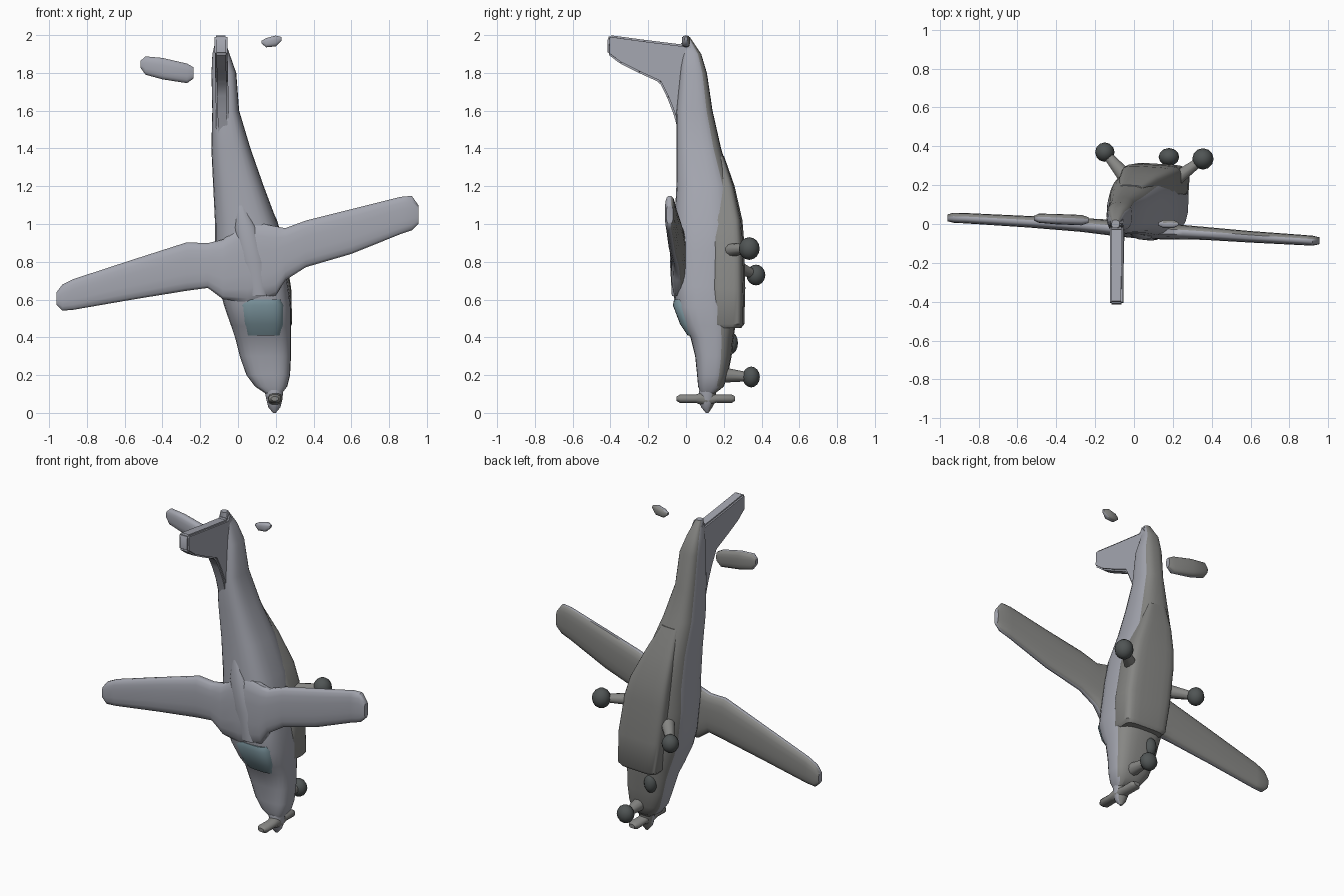
import bpy, bmesh, math
from mathutils import Vector

def mat(name, c):
    m = bpy.data.materials.new(name)
    m.diffuse_color = (*c, 1)
    return m

TOP = mat("upper_grey", (0.37, 0.38, 0.43))
LOW = mat("lower_grey", (0.24, 0.24, 0.23))
TEAL = mat("glass_teal", (0.20, 0.30, 0.34))
DARK = mat("tyre_dark", (0.08, 0.09, 0.09))

def finish(name, bm, mats, angle=40):
    bmesh.ops.recalc_face_normals(bm, faces=bm.faces[:])
    if len(mats) > 1:                       # darker paint on the underside (+y)
        for f in bm.faces:
            f.normal_update()
            f.material_index = 1 if f.normal.y > 0.35 else 0
    me = bpy.data.meshes.new(name)
    bm.to_mesh(me)
    bm.free()
    for m in mats:
        me.materials.append(m)
    ob = bpy.data.objects.new(name, me)
    bpy.context.collection.objects.link(ob)
    bpy.ops.object.select_all(action='DESELECT')
    bpy.context.view_layer.objects.active = ob
    ob.select_set(True)
    bpy.ops.object.shade_smooth_by_angle(angle=math.radians(angle))
    return ob

def ring(c, u, v, e, n):
    """Superellipse ring about c with half axes u, v."""
    c, u, v = Vector(c), Vector(u), Vector(v)
    out = []
    for i in range(n):
        a = 2 * math.pi * (i + 0.5) / n
        s, t = math.cos(a), math.sin(a)
        out.append(c + u * math.copysign(abs(s) ** (2 / e), s)
                     + v * math.copysign(abs(t) ** (2 / e), t))
    return out

def loft(name, rings, mats, angle=40):
    bm = bmesh.new()
    loops = [[bm.verts.new(p) for p in r] for r in rings]
    n = len(loops[0])
    for a, b in zip(loops, loops[1:]):
        for i in range(n):
            bm.faces.new((a[i], a[(i + 1) % n], b[(i + 1) % n], b[i]))
    bm.faces.new(loops[0])
    bm.faces.new(loops[-1])
    return finish(name, bm, mats, angle)

def along_z(name, st, mats, e=3, n=24, roll=0.06):
    """Loft from stations (z, x0, x1, y0, y1)."""
    rs = []
    for z, x0, x1, y0, y1 in st:
        hx, hy = (x1 - x0) / 2, (y1 - y0) / 2
        rs.append(ring(((x0 + x1) / 2, (y0 + y1) / 2, z),
                       (hx, -hx * roll, 0), (hy * roll, hy, 0), e, n))
    return loft(name, rs, mats)

def along_x(name, st, mats, slope=0.0):
    """Loft from stations (x, z0, z1, yc, half thickness)."""
    rs = [ring((x, y, (z0 + z1) / 2), (-slope * (z1 - z0) / 2, 0, (z1 - z0) / 2), (0, t, 0), 2.8, 16)
          for x, z0, z1, y, t in st]
    return loft(name, rs, mats, 50)

# Fuselage, nose down
along_z("fuselage", [
    (0.10, 0.15, 0.23, 0.08, 0.15), (0.14, 0.09, 0.26, 0.065, 0.20),
    (0.20, 0.045, 0.275, 0.06, 0.22), (0.30, 0.01, 0.28, 0.05, 0.24),
    (0.40, -0.015, 0.28, 0.025, 0.25), (0.46, -0.035, 0.28, -0.015, 0.26),
    (0.56, -0.07, 0.28, -0.055, 0.265), (0.67, -0.10, 0.265, -0.06, 0.27),
    (0.85, -0.12, 0.24, -0.06, 0.27), (1.00, -0.12, 0.21, -0.06, 0.27),
    (1.20, -0.13, 0.135, -0.05, 0.245), (1.40, -0.14, 0.065, -0.05, 0.185),
    (1.60, -0.135, 0.005, -0.05, 0.14), (1.80, -0.14, -0.01, -0.03, 0.11),
    (1.90, -0.135, -0.045, -0.02, 0.08), (1.99, -0.115, -0.075, -0.02, 0.02)],
    [TOP, LOW], e=2.9)

# Cargo pod under the belly
along_z("belly_pod", [
    (0.45, 0.02, 0.27, 0.15, 0.29), (0.47, 0.0, 0.285, 0.14, 0.305),
    (0.66, -0.03, 0.28, 0.14, 0.31), (0.90, -0.06, 0.24, 0.14, 0.305),
    (1.02, -0.07, 0.205, 0.14, 0.295), (1.20, -0.08, 0.12, 0.12, 0.255),
    (1.36, -0.08, 0.04, 0.10, 0.20)], [LOW], e=5)

# Windscreen band
along_z("windscreen", [
    (0.41, 0.04, 0.23, 0.01, 0.12), (0.47, 0.02, 0.245, -0.03, 0.12),
    (0.57, 0.0, 0.245, -0.068, 0.10), (0.60, 0.02, 0.23, -0.062, 0.08)], [TEAL], e=3.2)

# Wing from left tip to right tip
along_x("wing", [
    (-0.96, 0.57, 0.64, 0.032, 0.018), (-0.93, 0.54, 0.68, 0.032, 0.026),
    (-0.87, 0.545, 0.71, 0.03, 0.027), (-0.55, 0.60, 0.815, 0.012, 0.03),
    (-0.27, 0.645, 0.905, -0.005, 0.036), (-0.16, 0.66, 0.90, -0.015, 0.04),
    (-0.08, 0.60, 0.92, -0.025, 0.04), (0.05, 0.58, 1.02, -0.035, 0.043),
    (0.20, 0.62, 0.99, -0.04, 0.04), (0.25, 0.70, 0.98, -0.042, 0.038),
    (0.36, 0.77, 1.02, -0.048, 0.034), (0.60, 0.84, 1.08, -0.066, 0.03),
    (0.86, 0.945, 1.145, -0.082, 0.027), (0.92, 0.965, 1.15, -0.086, 0.026),
    (0.955, 1.00, 1.10, -0.086, 0.018)], [TOP, LOW])

# Wing-root fairing on top of the cabin
along_z("roof_fairing", [
    (0.62, 0.06, 0.16, -0.075, 0.0), (0.80, 0.01, 0.15, -0.085, 0.0),
    (0.98, -0.02, 0.10, -0.08, 0.0), (1.12, -0.01, 0.03, -0.05, 0.0)], [TOP], e=2.2, n=16)

# Tail fin with dorsal fillet, extruded side profile (y, z)
prof = [(-0.405, 2.0), (-0.415, 1.985), (-0.415, 1.90), (-0.35, 1.85), (-0.25, 1.80),
        (-0.14, 1.75), (-0.10, 1.67), (-0.065, 1.58), (-0.03, 1.45), (0.03, 1.45),
        (0.06, 1.88), (0.03, 1.95), (0.0, 1.99), (-0.02, 1.95), (-0.22, 1.975)]
bm = bmesh.new()
f = bm.faces.new([bm.verts.new((-0.125 + 0.04 * (2 - z) * 0.5, y, z)) for y, z in prof])
ext = bmesh.ops.extrude_face_region(bm, geom=[f])
bmesh.ops.translate(bm, vec=(0.068, 0, 0),
                    verts=[v for v in ext["geom"] if isinstance(v, bmesh.types.BMVert)])
bmesh.ops.recalc_face_normals(bm, faces=bm.faces[:])
bmesh.ops.bevel(bm, geom=bm.edges[:], offset=0.012, segments=2, affect='EDGES', clamp_overlap=True)
finish("tail_fin", bm, [TOP])

# Detached tailplane pieces
along_x("left_tailplane", [
    (-0.515, 1.825, 1.865, 0.03, 0.012), (-0.49, 1.79, 1.888, 0.03, 0.024),
    (-0.40, 1.765, 1.88, 0.025, 0.027), (-0.27, 1.745, 1.85, 0.02, 0.027),
    (-0.235, 1.77, 1.83, 0.02, 0.015)], [TOP, LOW])
along_x("right_tailplane", [
    (0.125, 1.955, 1.97, 0.0, 0.008), (0.15, 1.935, 1.985, 0.0, 0.02),
    (0.20, 1.94, 1.998, 0.0, 0.022), (0.23, 1.97, 1.99, 0.0, 0.008)], [TOP, LOW])

# Spinner and two-blade propeller
along_z("spinner", [(0.0, 0.185, 0.2, 0.105, 0.12), (0.03, 0.16, 0.225, 0.08, 0.14),
                    (0.07, 0.15, 0.235, 0.065, 0.16), (0.12, 0.14, 0.24, 0.07, 0.16)],
        [TOP, LOW], e=2, n=16)
loft("propeller", [ring((0.195, y, 0.075), (w, 0, 0), (0, 0, t), 2.2, 12) for y, w, t in
     [(-0.05, 0.02, 0.012), (-0.03, 0.035, 0.024), (0.05, 0.035, 0.022), (0.11, 0.04, 0.045),
      (0.16, 0.035, 0.022), (0.24, 0.035, 0.024), (0.26, 0.02, 0.012)]], [LOW])

def ball(name, c, s, m):
    bm = bmesh.new()
    bmesh.ops.create_uvsphere(bm, u_segments=12, v_segments=8, radius=1)
    for v in bm.verts:
        v.co = Vector(c) + Vector((v.co.x * s[0], v.co.y * s[1], v.co.z * s[2]))
    finish(name, bm, [m], 60)

def strut(name, a, b, r0, r1):
    a, b = Vector(a), Vector(b)
    d = (b - a).normalized()
    u = d.cross(Vector((0, 0, 1))).normalized()
    v = d.cross(u)
    loft(name, [ring(a, u * r0, v * r0, 2, 10), ring(b, u * r1, v * r1, 2, 10)], [LOW])

# Landing gear: wheel centre, size, leg root
for side, c, s, root in [
        ("left", (-0.15, 0.37, 0.73), (0.05, 0.05, 0.055), (-0.05, 0.25, 0.78)),
        ("right", (0.355, 0.335, 0.87), (0.055, 0.055, 0.06), (0.20, 0.22, 0.86)),
        ("nose", (0.18, 0.345, 0.19), (0.053, 0.046, 0.055), (0.18, 0.20, 0.20))]:
    ball(side + "_wheel", c, s, DARK)
    strut(side + "_gear_leg", root, c, 0.04, 0.022)

# Exhaust bump beside the nose
ball("exhaust", (0.08, 0.235, 0.37), (0.04, 0.04, 0.06), DARK)
